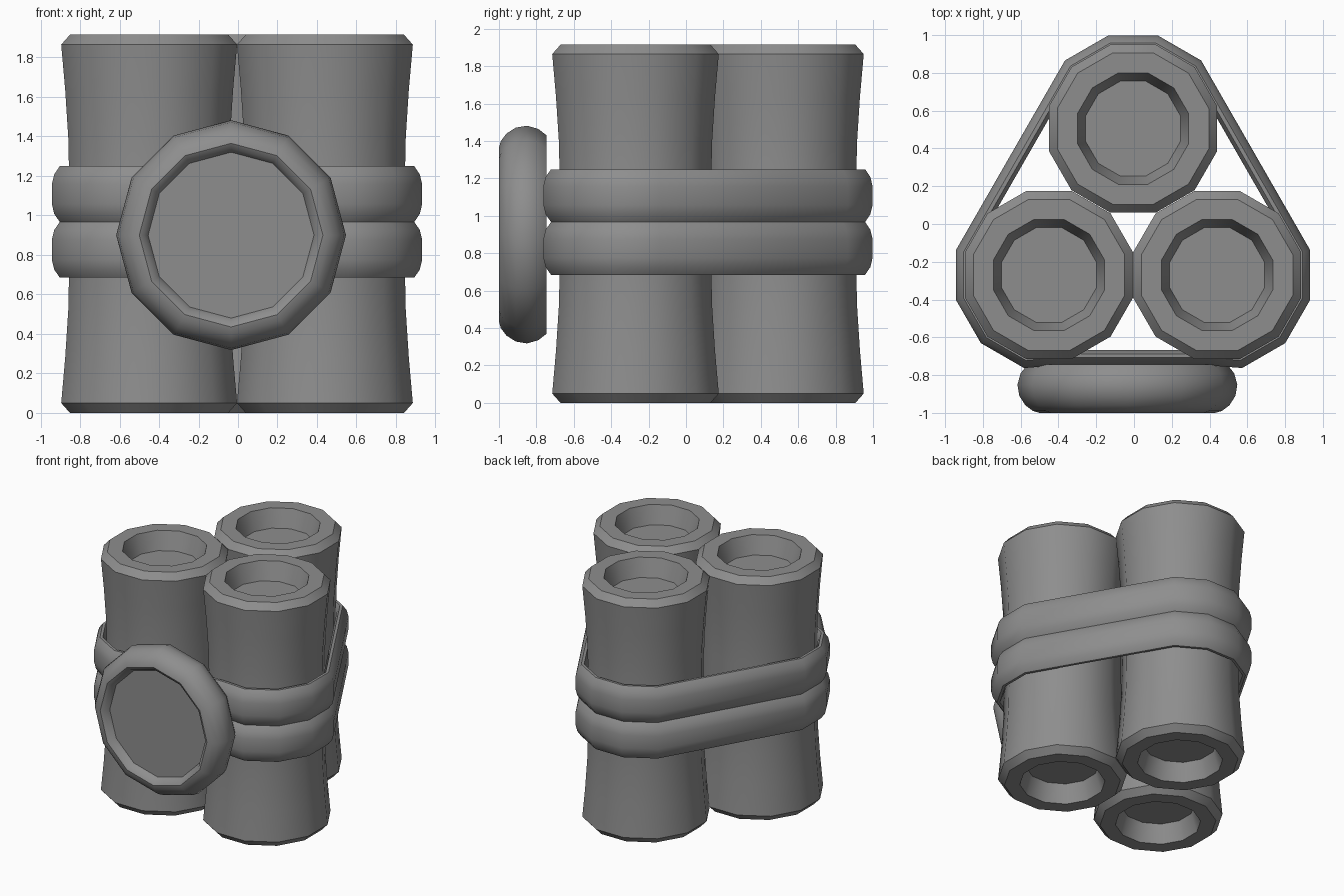
import bpy, bmesh, math
from math import cos, sin, radians
from mathutils import Matrix, Vector

cube = bpy.data.objects.get("Cube")
if cube:
    bpy.data.objects.remove(cube)

grey = bpy.data.materials.new("plain grey")
grey.use_nodes = True
grey.diffuse_color = (0.27, 0.27, 0.27, 1)
grey.node_tree.nodes["Principled BSDF"].inputs["Base Color"].default_value = (0.27, 0.27, 0.27, 1)


def finish(name, bm, matrix=Matrix()):
    """Turn a bmesh into a smooth-shaded object with sharp creases."""
    bmesh.ops.recalc_face_normals(bm, faces=bm.faces)
    bm.transform(matrix)
    mesh = bpy.data.meshes.new(name)
    bm.to_mesh(mesh)
    bm.free()
    mesh.materials.append(grey)
    obj = bpy.data.objects.new(name, mesh)
    bpy.context.collection.objects.link(obj)
    bpy.ops.object.select_all(action='DESELECT')
    obj.select_set(True)
    bpy.context.view_layer.objects.active = obj
    bpy.ops.object.shade_smooth_by_angle(angle=radians(35))


def bridge(bm, a, b):
    for i in range(len(a)):
        j = (i + 1) % len(a)
        bm.faces.new((a[i], a[j], b[j], b[i]))


def lathe(name, profile, matrix, turn=0, sides=12):
    """Revolve (radius, height) points and cap both ends."""
    bm = bmesh.new()
    rings = [[bm.verts.new((r * cos(turn + math.tau * i / sides),
                            r * sin(turn + math.tau * i / sides), z))
              for i in range(sides)] for r, z in profile]
    for a, b in zip(rings, rings[1:]):
        bridge(bm, a, b)
    bm.faces.new(rings[0])
    bm.faces.new(rings[-1])
    finish(name, bm, matrix)


# Three waisted tubes with a recess in each end
HEIGHT = 1.915
half = [(0.26, 0.14), (0.305, 0), (0.415, 0), (0.461, 0.05), (0.44, 0.28), (0.424, 0.52), (0.42, 0.7)]
tube_profile = half + [(r, HEIGHT - z) for r, z in reversed(half)]
centres = {"back": Vector((-0.005, 0.505)),
           "front_right": Vector((-0.45, -0.27)),
           "front_left": Vector((0.44, -0.27))}
for side, c in centres.items():
    lathe(side + "_tube", tube_profile, Matrix.Translation((c.x, c.y, 0)), radians(15))

# Two rounded straps wrapped around the bundle
path = []
for side, start in (("back", 45), ("front_right", 165), ("front_left", 285)):
    for k in range(4):
        a = radians(start + 30 * k)
        path.append(centres[side] + 0.51 * Vector((cos(a), sin(a))))
    if side == "front_right":
        path += [Vector((-0.4, -0.748)), Vector((0.39, -0.748))]

section = [(0, 0.05), (0.012, 0.1), (0.04, 0.141), (0.06, 0.141), (0.08, 0.1)]
section += [(d, -z) for d, z in reversed(section)]


def strap(name, height):
    bm = bmesh.new()
    rings = []
    for i, p in enumerate(path):
        before = (p - path[i - 1]).normalized()
        after = (path[(i + 1) % len(path)] - p).normalized()
        along = (before + after).normalized()
        inward = Vector((-along.y, along.x)) / along.dot(after)
        rings.append([bm.verts.new((*(p + inward * d), height + z)) for d, z in section])
    for i, ring in enumerate(rings):
        bridge(bm, ring, rings[(i + 1) % len(rings)])
    finish(name, bm)


strap("upper_strap", 1.108)
strap("lower_strap", 0.826)

# Round front disc with a raised rim and shallow recess
disc_profile = [(0.53, 0.745), (0.565, 0.79), (0.582, 0.85), (0.572, 0.91), (0.54, 0.96),
                (0.5, 0.99), (0.465, 1.0), (0.44, 0.985), (0.42, 0.945)]
lathe("front_disc", disc_profile, Matrix.Translation((-0.035, 0, 0.9)) @ Matrix.Rotation(radians(90), 4, 'X'))
